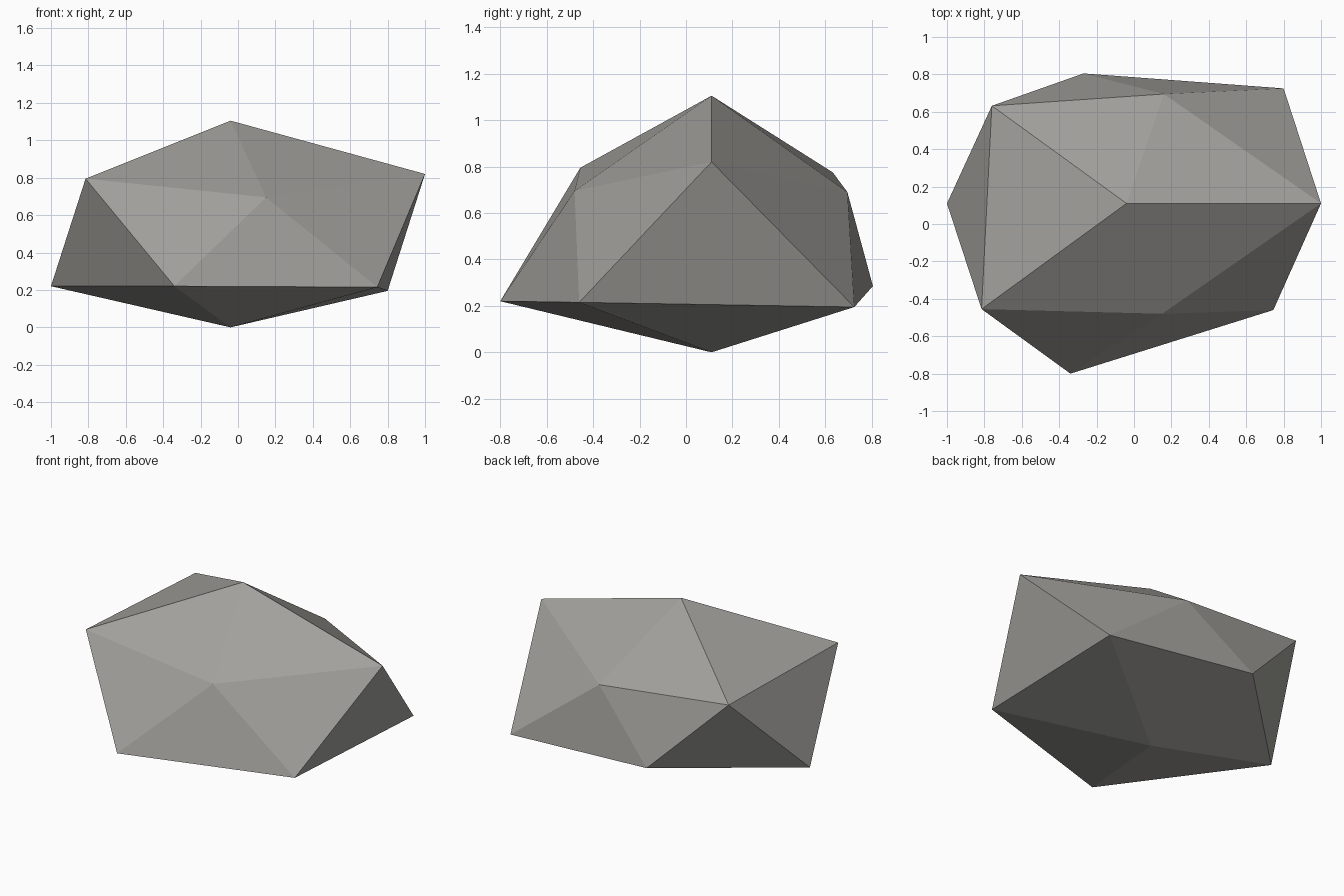
import bpy
import bmesh
from mathutils import Vector

default = bpy.data.objects.get("Cube")
if default:
    bpy.data.objects.remove(default, do_unlink=True)

# Warm grey stone
stone = bpy.data.materials.new("warm_grey_stone")
stone.use_nodes = True
colour = (0.36, 0.352, 0.33, 1)
stone.diffuse_color = colour
bsdf = stone.node_tree.nodes["Principled BSDF"]
bsdf.inputs["Base Color"].default_value = colour
bsdf.inputs["Roughness"].default_value = 0.9

# Chiselled corners: bottom, lower ring, upper ring, top
corners = [Vector(c) for c in (
    (-0.04, 0.11, 0),
    (-1.0, 0.11, 0.22), (-0.34, -0.80, 0.22), (0.745, -0.46, 0.215),
    (0.80, 0.725, 0.195), (-0.27, 0.805, 0.285),
    (-0.815, -0.455, 0.795), (0.15, -0.48, 0.695), (1.0, 0.11, 0.82),
    (0.16, 0.695, 0.69), (-0.76, 0.632, 0.775),
    (-0.04, 0.11, 1.105),
)]
centre = Vector((-0.04, 0.11, 0.5))

# Rock: a twenty-sided ball with each vertex pulled to its closest corner
bm = bmesh.new()
bmesh.ops.create_icosphere(bm, subdivisions=1, radius=1)
for v in bm.verts:
    direction = v.co.normalized()
    v.co = max(corners, key=lambda c: (c - centre).normalized().dot(direction))
bmesh.ops.recalc_face_normals(bm, faces=bm.faces)

mesh = bpy.data.meshes.new("rock")
bm.to_mesh(mesh)
bm.free()
mesh.materials.append(stone)
rock = bpy.data.objects.new("rock", mesh)
bpy.context.collection.objects.link(rock)
